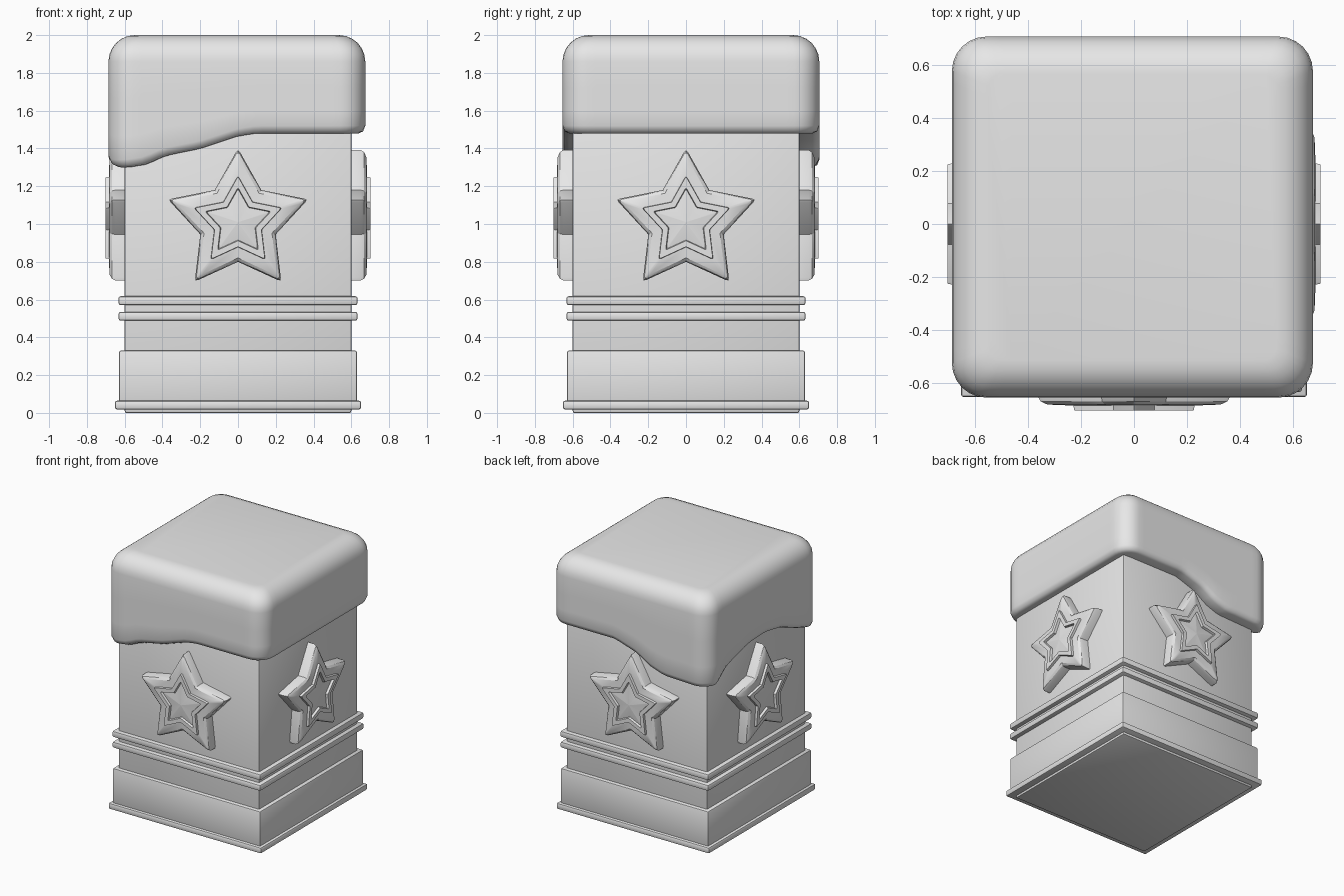
import bpy, bmesh, math
from mathutils import Vector

cube = bpy.data.objects.get("Cube")
if cube:
    bpy.data.objects.remove(cube, do_unlink=True)

grey = bpy.data.materials.new("plain grey")
grey.use_nodes = True
colour = (0.8, 0.8, 0.8, 1)
grey.diffuse_color = colour
grey.node_tree.nodes["Principled BSDF"].inputs["Base Color"].default_value = colour


def finish(name, bm, angle=35):
    """Turn a bmesh into a smooth shaded object with sharp creases."""
    bmesh.ops.recalc_face_normals(bm, faces=bm.faces)
    mesh = bpy.data.meshes.new(name)
    for f in bm.faces:
        f.smooth = True
    bm.to_mesh(mesh)
    bm.free()
    mesh.set_sharp_from_angle(angle=math.radians(angle))
    mesh.materials.append(grey)
    obj = bpy.data.objects.new(name, mesh)
    bpy.context.collection.objects.link(obj)
    return obj


def slab(name, half, z0, z1, bevel):
    """Square block with softened edges."""
    bm = bmesh.new()
    bmesh.ops.create_cube(bm, size=1)
    for v in bm.verts:
        v.co = (v.co.x * 2 * half, v.co.y * 2 * half, z0 + (v.co.z + 0.5) * (z1 - z0))
    bmesh.ops.bevel(bm, geom=bm.edges[:], offset=bevel, segments=2,
                    profile=0.5, affect='EDGES')
    return finish(name, bm)


def loft(name, loops, angle=35):
    """Skin closed loops of points and close both ends."""
    bm = bmesh.new()
    rings = [[bm.verts.new(p) for p in loop] for loop in loops]
    n = len(rings[0])
    for a, b in zip(rings, rings[1:]):
        for i in range(n):
            j = (i + 1) % n
            bm.faces.new((a[i], a[j], b[j], b[i]))
    bm.faces.new(rings[0])
    bm.faces.new(rings[-1])
    return finish(name, bm, angle)


def curve(points, t):
    """Eased interpolation through (position, value) pairs."""
    if t <= points[0][0]:
        return points[0][1]
    for (a, va), (b, vb) in zip(points, points[1:]):
        if t <= b:
            return va + (vb - va) * (t - a) / (b - a)
    return points[-1][1]


# Pillar, plinth and trim bands
slab("pillar", 0.6, 0, 1.6, 0.01)
slab("plinth", 0.63, 0.04, 0.33, 0.01)
slab("plinth_rim", 0.652, 0.018, 0.065, 0.012)
slab("lower_band", 0.633, 0.488, 0.535, 0.012)
slab("upper_band", 0.633, 0.57, 0.618, 0.012)


# Stars, one on each side
def star_loop(size, depth):
    tips = []
    for k in range(10):
        r = (0.39 if k % 2 == 0 else 0.21) * size
        a = math.pi / 2 + k * math.pi / 5
        tips.append(Vector((r * math.cos(a), -depth, 1.01 + r * math.sin(a))))
    loop = []
    for k, p in enumerate(tips):
        if k % 2:
            loop.append(p)
        else:
            before, after = tips[k - 1], tips[k + 1]
            loop += [p.lerp(before, 0.09), p.lerp((before + after) / 2, 0.04),
                     p.lerp(after, 0.09)]
    return loop


star_profile = [(1, 0.58), (1, 0.65), (0.97, 0.668), (0.9, 0.68), (0.63, 0.684),
                (0.62, 0.702), (0.47, 0.702), (0.45, 0.684), (0.02, 0.698)]
for k, side in enumerate(("front", "left", "back", "right")):
    star = loft(side + "_star", [star_loop(s, d) for s, d in star_profile], 30)
    star.rotation_euler.z = k * math.pi / 2


# Soft cap whose rim sags on the right side
front_sag = [(-0.6, 0.18), (-0.5, 0.165), (-0.4, 0.12), (-0.2, 0.08), (0, 0.015), (0.1, 0)]
back_sag = [(-0.6, 0.18), (-0.3, 0.17), (-0.18, 0.13), (-0.07, 0.06), (0.12, 0)]
side_sag = [(-0.6, 1), (-0.4, 0.65), (-0.2, 0.2), (0, 0), (0.2, 0.05), (0.47, 0.45), (0.6, 1)]


def cap_outline(inset):
    """Rounded square, evenly divided along its straight sides."""
    hw, radius = 0.68 - inset, max(0.13 - inset * 0.6, 0.02)
    core, pts = hw - radius, []
    for k in range(4):
        turn = k * math.pi / 2
        c, s = math.cos(turn), math.sin(turn)
        side = [(hw, -core + 2 * core * i / 24) for i in range(24)]
        arc = [(core + radius * math.cos(a), core + radius * math.sin(a))
               for a in [i * math.pi / 12 for i in range(6)]]
        pts += [(x * c - y * s, x * s + y * c) for x, y in side + arc]
    return [(x - 0.006, y + 0.026) for x, y in pts]


rim = cap_outline(0)


def sag(x, y):
    along = curve(front_sag if y < 0 else back_sag, x)
    return along * curve(side_sag, y)


def cap_loop(inset, z, follow):
    return [(x, y, z - follow * sag(*edge))
            for (x, y), edge in zip(cap_outline(inset), rim)]


cap_profile = [(0.13, 1.485, 1), (0.035, 1.48, 1), (0.012, 1.49, 1), (0, 1.52, 1),
               (0, 1.6, 0.75), (0, 1.72, 0.3), (0, 1.86, 0)]
for i in range(1, 7):
    a = i * math.pi / 12
    cap_profile.append((0.14 * (1 - math.cos(a)), 1.86 + 0.14 * math.sin(a), 0))
loft("soft_cap", [cap_loop(*p) for p in cap_profile], 50)
